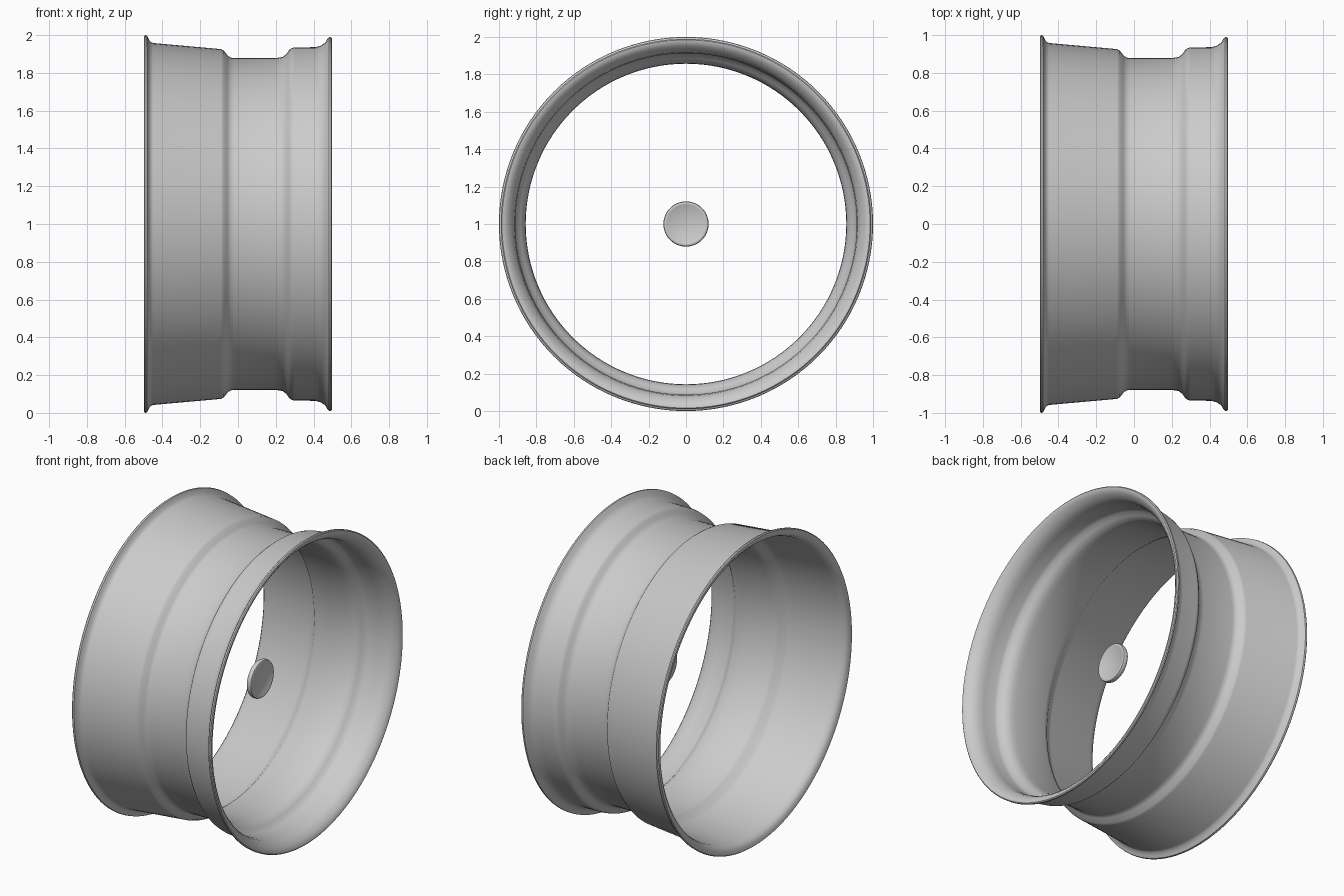
import bpy, bmesh, math
from mathutils import Matrix, Vector

if "Cube" in bpy.data.objects:
    bpy.data.objects.remove(bpy.data.objects["Cube"], do_unlink=True)

metal = bpy.data.materials.new("light grey metal")
metal.use_nodes = True
grey = (0.6, 0.6, 0.6, 1)
metal.diffuse_color = grey
metal.node_tree.nodes["Principled BSDF"].inputs["Base Color"].default_value = grey


def lathe(name, profile, closed, steps, angle):
    """Revolve (x, radius) points around the wheel axle."""
    bm = bmesh.new()
    verts = [bm.verts.new((x, 0, r)) for x, r in profile]
    edges = [bm.edges.new(pair) for pair in zip(verts, verts[1:])]
    if closed:
        edges.append(bm.edges.new((verts[-1], verts[0])))
    bmesh.ops.spin(bm, geom=verts + edges, cent=(0, 0, 0), axis=(1, 0, 0),
                   angle=math.tau, steps=steps, use_duplicate=False)
    bmesh.ops.remove_doubles(bm, verts=bm.verts, dist=0.0005)
    bmesh.ops.recalc_face_normals(bm, faces=bm.faces)
    mesh = bpy.data.meshes.new(name)
    bm.to_mesh(mesh)
    bm.free()
    obj = bpy.data.objects.new(name, mesh)
    bpy.context.collection.objects.link(obj)
    obj.location.z = 1
    mesh.materials.append(metal)
    bpy.ops.object.select_all(action="DESELECT")
    obj.select_set(True)
    bpy.context.view_layer.objects.active = obj
    bpy.ops.object.shade_smooth_by_angle(angle=math.radians(angle))
    return obj


# Tyre side of the barrel: left flange, bead seat, drop centre, right flange
outside = [(-.498, .995), (-.492, 1), (-.482, .998), (-.475, .985), (-.466, .967),
           (-.45, .958), (-.09, .926), (-.075, .918), (-.055, .892), (-.04, .881),
           (-.02, .878), (.2, .878), (.235, .884), (.255, .898), (.27, .92),
           (.285, .932), (.3, .935), (.41, .936), (.44, .945), (.462, .96),
           (.473, .98), (.482, .99), (.492, .99), (.497, .984)]

# Hollow side, from the right flange back to the left flange
inside = [(.495, .97), (.482, .952), (.46, .932), (.43, .918), (.39, .913),
          (.31, .912), (.29, .905), (.27, .885), (.25, .868), (.22, .86),
          (.19, .857), (-.03, .857), (-.06, .87), (-.09, .9), (-.12, .91),
          (-.45, .94), (-.48, .952), (-.494, .97)]

lathe("wheel_barrel", outside + inside, True, 128, 40)

# Floating hub cap: rounded disc with a shallow dished face
cap = [(.142, 0), (.142, .108), (.146, .117), (.155, .121), (.168, .121),
       (.175, .118), (.178, .112), (.178, .106), (.174, .1), (.174, 0)]
lathe("centre_cap", cap, False, 64, 40)
